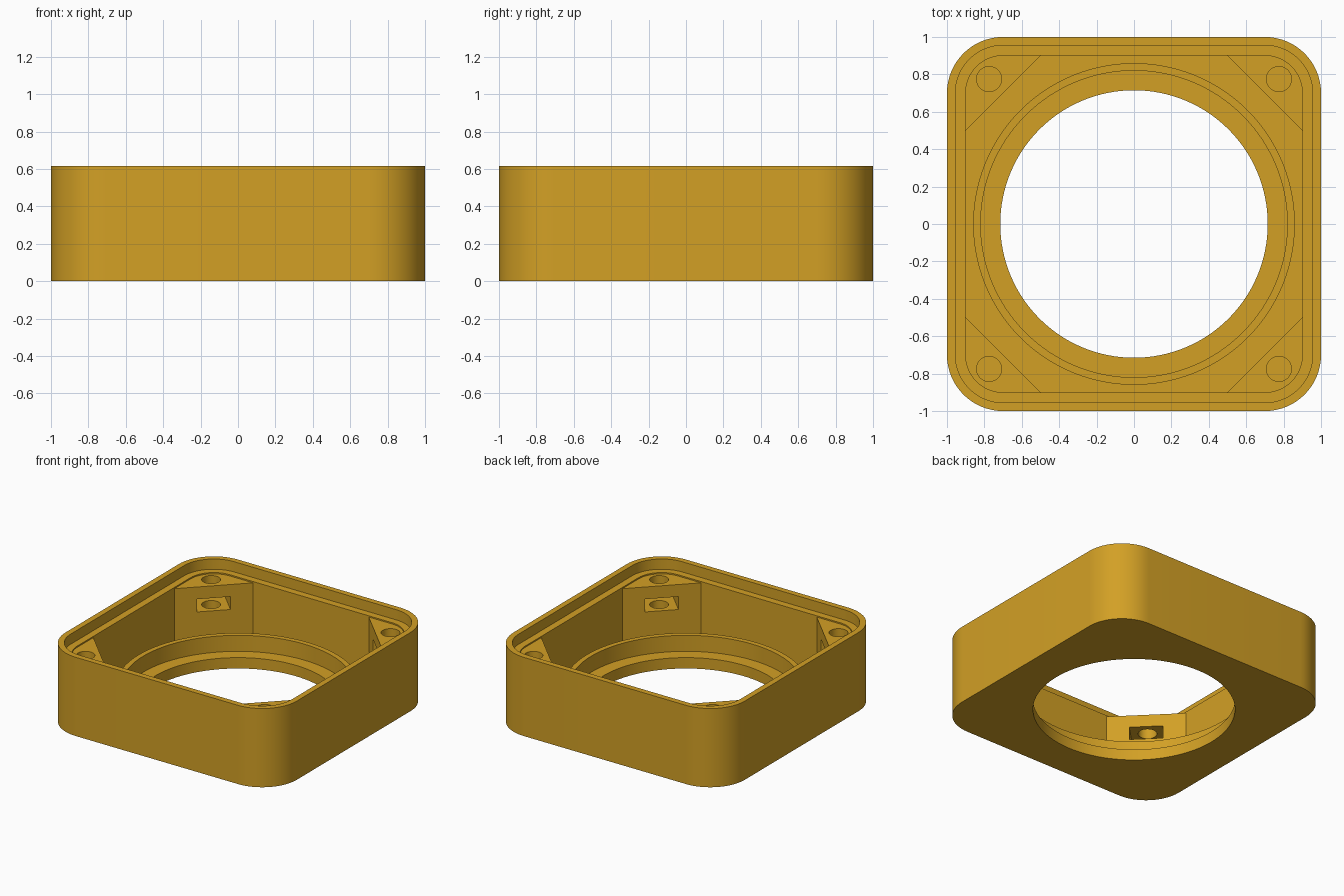
import bpy, bmesh, math

if "Cube" in bpy.data.objects:
    bpy.data.objects.remove(bpy.data.objects["Cube"])

gold = bpy.data.materials.new("golden yellow")
gold.diffuse_color = (0.65, 0.353, 0.0185, 1)
gold.use_nodes = True
gold.node_tree.nodes["Principled BSDF"].inputs["Base Color"].default_value = gold.diffuse_color


def rounded_square(half, radius, steps=16):
    """Outline of a square with rounded corners."""
    c, pts = half - radius, []
    for k, (sx, sy) in enumerate([(1, 1), (-1, 1), (-1, -1), (1, -1)]):
        for i in range(steps + 1):
            a = math.pi / 2 * (k + i / steps)
            pts.append((sx * c + radius * math.cos(a), sy * c + radius * math.sin(a)))
    return pts


def circle(r, n, cx=0, cy=0):
    return [(cx + r * math.cos(2 * math.pi * i / n),
             cy + r * math.sin(2 * math.pi * i / n)) for i in range(n)]


def prism(name, outline, z0, z1):
    """Solid made by extruding an outline from z0 to z1."""
    bm = bmesh.new()
    face = bm.faces.new([bm.verts.new((x, y, z0)) for x, y in outline])
    top = bmesh.ops.extrude_face_region(bm, geom=[face])["geom"]
    for v in top:
        if isinstance(v, bmesh.types.BMVert):
            v.co.z = z1
    bmesh.ops.recalc_face_normals(bm, faces=bm.faces)
    mesh = bpy.data.meshes.new(name)
    bm.to_mesh(mesh)
    bm.free()
    mesh.materials.append(gold)
    ob = bpy.data.objects.new(name, mesh)
    bpy.context.collection.objects.link(ob)
    return ob


def combine(target, tool, operation="DIFFERENCE"):
    """Apply a boolean and remove the helper solid."""
    mod = target.modifiers.new("boolean", "BOOLEAN")
    mod.operation, mod.solver, mod.object = operation, "EXACT", tool
    bpy.ops.object.select_all(action="DESELECT")
    bpy.context.view_layer.objects.active = target
    target.select_set(True)
    bpy.ops.object.modifier_apply(modifier=mod.name)
    bpy.data.objects.remove(tool)


HEIGHT, FLOOR, LEDGE, POST_TOP, LIP_TOP = 0.615, 0.085, 0.535, 0.525, 0.21

# Outer block with rounded corners
housing = prism("housing", rounded_square(1.0, 0.3), 0, HEIGHT)

# Main cavity: cut corners leave the four screw posts standing
cavity = [(0.9, 0.5), (0.5, 0.9), (-0.5, 0.9), (-0.9, 0.5),
          (-0.9, -0.5), (-0.5, -0.9), (0.5, -0.9), (0.9, -0.5)]
combine(housing, prism("cavity", cavity, FLOOR, 0.57))

# Space above the posts, then the stepped rim for a cover
combine(housing, prism("post_clearance", rounded_square(0.9, 0.2), POST_TOP, 0.59))
combine(housing, prism("cover_recess", rounded_square(0.955, 0.255), LEDGE, 0.8))

# Raised round lip around the opening
lip = prism("lip", circle(0.86, 128), 0.04, LIP_TOP)
combine(lip, prism("lip_bore", circle(0.82, 128), -0.1, 0.4))
combine(housing, lip, "UNION")

# Round opening through the floor
combine(housing, prism("opening", circle(0.715, 128), -0.1, 0.3))

# Screw hole and nut slot in each corner post
for k in range(4):
    a = math.pi / 4 + k * math.pi / 2
    ca, sa = math.cos(a), math.sin(a)
    d = 0.775 * math.sqrt(2)
    combine(housing, prism("screw_hole", circle(0.067, 32, d * ca, d * sa), 0.2, 0.7))
    slot = [(u * ca - v * sa, u * sa + v * ca)
            for u, v in [(0.95, -0.12), (1.215, -0.12), (1.215, 0.12), (0.95, 0.12)]]
    combine(housing, prism("nut_slot", slot, 0.33, 0.43))

# Smooth curved walls, sharp edges
bpy.ops.object.select_all(action="DESELECT")
bpy.context.view_layer.objects.active = housing
housing.select_set(True)
bpy.ops.object.shade_smooth_by_angle(angle=math.radians(30))
